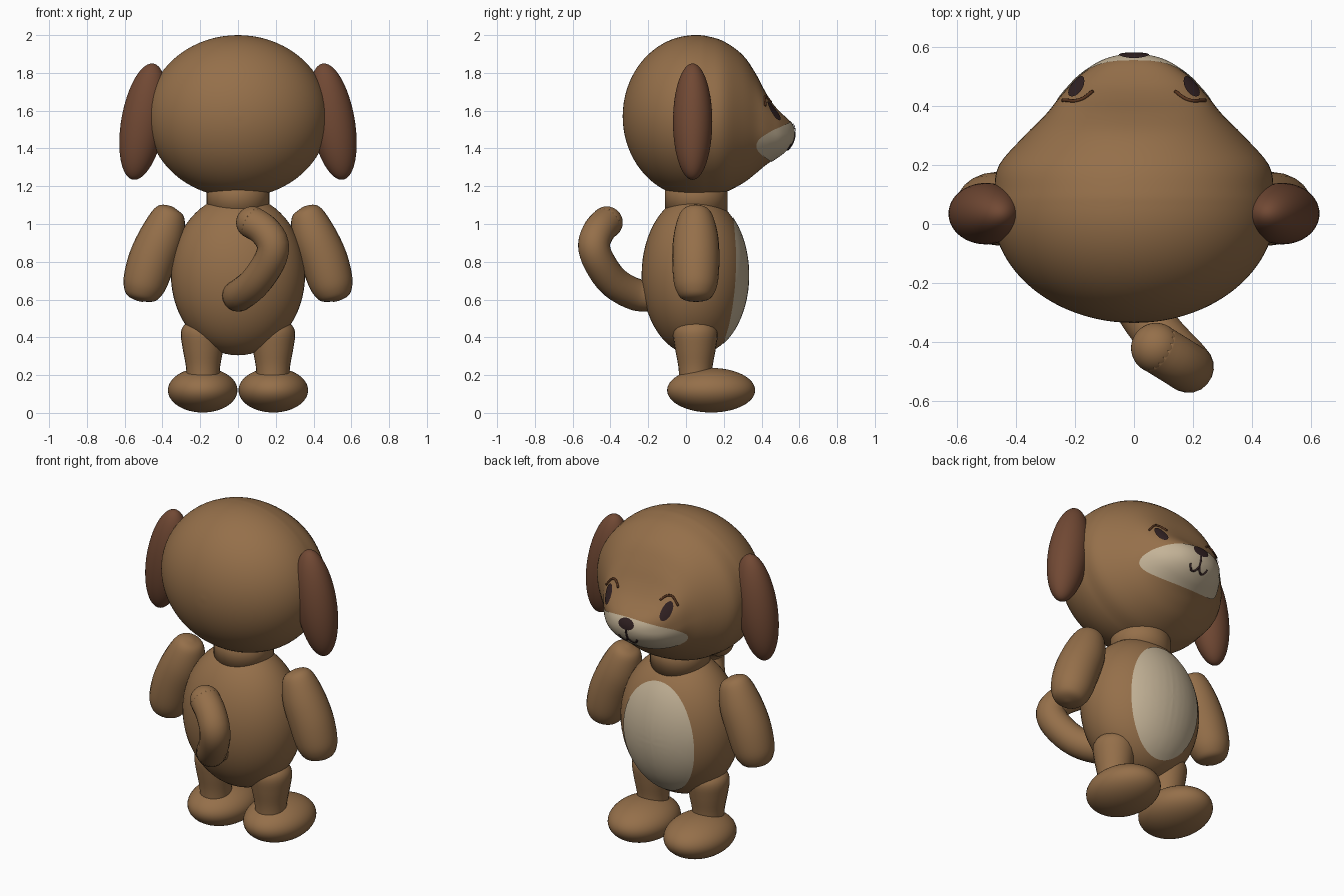
import bpy, bmesh
from math import sin, cos, pi, radians, copysign
from mathutils import Vector, Matrix
from mathutils.bvhtree import BVHTree

cube = bpy.data.objects.get("Cube")
if cube:
    bpy.data.objects.remove(cube, do_unlink=True)


def material(name, rgb):
    m = bpy.data.materials.new(name)
    m.use_nodes = True
    m.diffuse_color = (*rgb, 1)
    m.node_tree.nodes["Principled BSDF"].inputs["Base Color"].default_value = (*rgb, 1)
    return m


FUR = material("brown fur", (0.30, 0.16, 0.068))
EAR = material("dark brown ear", (0.165, 0.066, 0.034))
CREAM = material("cream", (0.55, 0.45, 0.31))
DARK = material("nose and eye dark", (0.03, 0.015, 0.016))
BROW = material("brow brown", (0.10, 0.036, 0.014))


def finish(name, bm, mat):
    mesh = bpy.data.meshes.new(name)
    bm.to_mesh(mesh)
    bm.free()
    ob = bpy.data.objects.new(name, mesh)
    bpy.context.collection.objects.link(ob)
    mesh.materials.append(mat)
    mesh.polygons.foreach_set("use_smooth", [True] * len(mesh.polygons))
    return ob


def ellipsoid(name, center, radii, mat, tilt=0):
    bm = bmesh.new()
    bmesh.ops.create_uvsphere(bm, u_segments=48, v_segments=32, radius=1)
    bm.transform(Matrix.Translation(center) @ Matrix.Rotation(radians(tilt), 4, "Y")
                 @ Matrix.Diagonal((*radii, 1)))
    return finish(name, bm, mat)


def loft(name, rings, mat):
    """Skin a list of equal-length point rings and cap both ends."""
    bm = bmesh.new()
    rows = [[bm.verts.new(p) for p in ring] for ring in rings]
    n = len(rows[0])
    for a, b in zip(rows, rows[1:]):
        for i in range(n):
            j = (i + 1) % n
            bm.faces.new((a[i], a[j], b[j], b[i]))
    bm.faces.new(rows[0][::-1])
    bm.faces.new(rows[-1])
    bmesh.ops.recalc_face_normals(bm, faces=bm.faces)
    return finish(name, bm, mat)


def spline(pts, k):
    """Catmull-Rom through tuples of any length."""
    out = []
    for i in range(len(pts) - 1):
        quad = (pts[max(i - 1, 0)], pts[i], pts[i + 1], pts[min(i + 2, len(pts) - 1)])
        for s in range(k):
            t = s / k
            out.append([b + t / 2 * (c - a + t * (2 * a - 5 * b + 4 * c - d
                        + t * (3 * (b - c) + d - a))) for a, b, c, d in zip(*quad)])
    return out + [list(pts[-1])]


def tube(name, pts, mat, k=4, segs=24, side=(0, 1, 0), flat=1):
    """Round limb along (x, y, z, radius) stations, flat scales one axis."""
    path = spline(pts, k)
    centers = [Vector(p[:3]) for p in path]
    side = Vector(side)
    rings = []
    for i, c in enumerate(centers):
        tan = (centers[min(i + 1, len(path) - 1)] - centers[max(i - 1, 0)]).normalized()
        side = (side - tan * side.dot(tan)).normalized()
        up = tan.cross(side)
        r = max(path[i][3], 0.001)
        rings.append([c + r * (side * cos(a) + up * flat * sin(a))
                      for a in (2 * pi * s / segs for s in range(segs))])
    return loft(name, rings, mat)


def surface(ob):
    me = ob.data
    return BVHTree.FromPolygons([v.co for v in me.vertices], [p.vertices for p in me.polygons])


def project(tree, x, z, lift):
    hit, normal, _, _ = tree.ray_cast(Vector((x, 2, z)), Vector((0, -1, 0)))
    return hit + normal * lift if hit else None


def patch(name, tree, cx, cz, rx, rz, mat, lift=0.004, tilt=0, rings=14, segs=56):
    """Thin oval marking laid on a surface, facing forward."""
    bm = bmesh.new()
    mid = bm.verts.new(project(tree, cx, cz, lift))
    prev = None
    for r in range(1, rings + 1):
        row = []
        for s in range(segs):
            a = 2 * pi * s / segs
            u, w = rx * cos(a) * r / rings, rz * sin(a) * r / rings
            p = project(tree, cx + u * cos(tilt) - w * sin(tilt),
                        cz + u * sin(tilt) + w * cos(tilt), lift)
            row.append(bm.verts.new(p or mid.co))
        for s in range(segs):
            t = (s + 1) % segs
            bm.faces.new((prev[s], prev[t], row[t], row[s]) if prev else (mid, row[t], row[s]))
        prev = row
    bmesh.ops.recalc_face_normals(bm, faces=bm.faces)
    if sum(f.normal.y for f in bm.faces) < 0:
        bmesh.ops.reverse_faces(bm, faces=bm.faces)
    return finish(name, bm, mat)


def line(name, tree, pts, r, mat):
    """Thin drawn stroke following a surface."""
    path = [project(tree, x, z, 0.003) for x, z in spline(pts, 4)]
    return tube(name, [(*p, r) for p in path if p], mat, k=1, segs=8, side=(0.1, 1, 0.2))


# Head: round skull flowing into a short muzzle (y, half width, bottom, top, squareness)
skull = [(0.05 + 0.385 * sin(a), 0.48 * cos(a), 1.57 - 0.43 * cos(a), 1.57 + 0.43 * cos(a), 2)
         for a in (radians(d) for d in range(-89, 10, 7))]
muzzle = [(0.20, 0.457, 1.165, 1.967, 2), (0.30, 0.37, 1.215, 1.895, 2.1),
          (0.37, 0.30, 1.268, 1.795, 2.4), (0.42, 0.26, 1.31, 1.70, 2.9),
          (0.46, 0.225, 1.338, 1.637, 3.3), (0.50, 0.187, 1.365, 1.592, 3.2),
          (0.54, 0.13, 1.40, 1.555, 2.8), (0.56, 0.085, 1.43, 1.53, 2.4),
          (0.57, 0.04, 1.46, 1.505, 2), (0.572, 0.004, 1.478, 1.482, 2)]
rings = []
for y, w, zb, zt, n in spline(skull + muzzle, 4):
    ring = []
    for s in range(72):
        c, d = cos(2 * pi * s / 72), sin(2 * pi * s / 72)
        e = 2 / n if d > 0 else 1
        ring.append(Vector((w * copysign(abs(c) ** e, c), y,
                            (zb + zt) / 2 + (zt - zb) / 2 * copysign(abs(d) ** e, d))))
    rings.append(ring)
head = loft("head", rings, FUR)

# Torso and neck
body = ellipsoid("body", (0, 0.048, 0.73), (0.355, 0.283, 0.425), FUR)
tube("neck", [(0, 0.055, 1.04, 0.166), (0, 0.055, 1.25, 0.166)], FUR, k=1, segs=40)
patch("belly_patch", surface(body), 0, 0.70, 0.235, 0.335, CREAM)

# Face markings
face = surface(head)
patch("muzzle_patch", face, 0, 1.437, 0.275, 0.105, CREAM)
patch("nose", face, 0, 1.508, 0.05, 0.03, DARK, 0.009)
line("mouth_line", face, [(0, 1.49), (0, 1.45), (0, 1.42)], 0.006, DARK)

# Mirrored parts
for sign, label in ((1, "left"), (-1, "right")):
    ellipsoid(label + "_ear", (sign * 0.502, 0.035, 1.542), (0.116, 0.104, 0.312), EAR, -10 * sign)
    patch(label + "_eye", face, sign * 0.193, 1.597, 0.026, 0.05, DARK, 0.006, -0.15 * sign, 6, 32)
    line(label + "_brow", face, [(sign * x, z) for x, z in
         ((0.14, 1.645), (0.172, 1.672), (0.205, 1.668), (0.24, 1.625))], 0.006, BROW)
    line(label + "_mouth_curve", face, [(sign * x, z) for x, z in
         ((0, 1.425), (0.015, 1.402), (0.04, 1.398), (0.06, 1.425))], 0.006, DARK)
    arm = [(0.345, 1.09, 0.01), (0.352, 1.075, 0.065), (0.37, 1.03, 0.095), (0.405, 0.93, 0.119),
           (0.455, 0.81, 0.125), (0.49, 0.70, 0.118), (0.507, 0.64, 0.10),
           (0.516, 0.605, 0.07), (0.519, 0.59, 0.01)]
    tube(label + "_arm", [(sign * x, 0.052, z, r) for x, z, r in arm], FUR)
    leg = [(0.505, 0.005), (0.495, 0.055), (0.465, 0.1), (0.42, 0.118), (0.34, 0.108),
           (0.24, 0.09), (0.14, 0.085)]
    tube(label + "_leg", [(sign * 0.185, 0.05, z, r) for z, r in leg], FUR)
    ellipsoid(label + "_foot", (sign * 0.187, 0.133, 0.12), (0.184, 0.233, 0.118), FUR)

# Tail curling up and sideways
tail = [(0, -0.15, 0.625, 0.085), (0.01, -0.26, 0.625, 0.085), (0.09, -0.38, 0.69, 0.085),
        (0.165, -0.46, 0.80, 0.085), (0.185, -0.487, 0.89, 0.085), (0.14, -0.46, 0.965, 0.085),
        (0.075, -0.42, 1.008, 0.085)]
tube("tail", tail, FUR, segs=20, side=(1, 0, 0))
ellipsoid("tail_tip", (0.075, -0.42, 1.008), (0.085, 0.085, 0.085), FUR)
